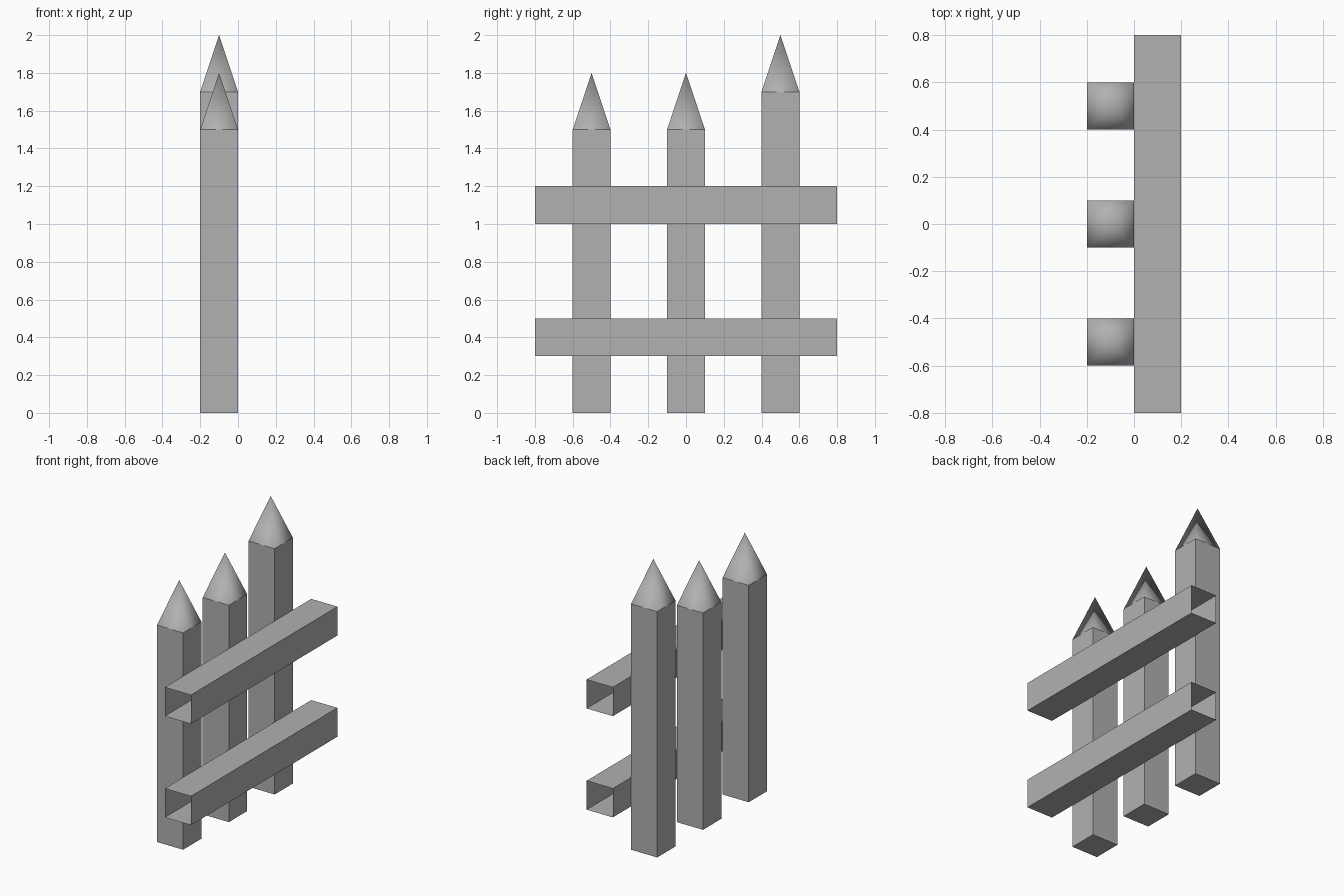
import bpy, bmesh
from math import pi, sqrt

if "Cube" in bpy.data.objects:
    bpy.data.objects.remove(bpy.data.objects["Cube"])

W = 0.2  # thickness of every board

# Dark grey for the whole fence
grey = bpy.data.materials.new("dark_grey")
grey.diffuse_color = (0.44, 0.44, 0.44, 1)
grey.use_nodes = True
grey.node_tree.nodes["Principled BSDF"].inputs["Base Color"].default_value = grey.diffuse_color


def box(name, size, centre, open_ends=False):
    """Box; open_ends removes the two faces that point along y."""
    bm = bmesh.new()
    bmesh.ops.create_cube(bm, size=1)
    bmesh.ops.scale(bm, vec=size, verts=bm.verts)
    if open_ends:
        bm.normal_update()
        ends = [f for f in bm.faces if abs(f.normal.y) > 0.9]
        bmesh.ops.delete(bm, geom=ends, context='FACES_ONLY')
    mesh = bpy.data.meshes.new(name)
    bm.to_mesh(mesh)
    bm.free()
    mesh.materials.append(grey)
    ob = bpy.data.objects.new(name, mesh)
    ob.location = centre
    bpy.context.collection.objects.link(ob)


def spike(name, x, y, z, height):
    """Smooth-shaded four-sided point without a base."""
    bpy.ops.mesh.primitive_cone_add(
        vertices=4, radius1=W / sqrt(2), radius2=0, depth=height,
        end_fill_type='NOTHING', location=(x, y, z + height / 2),
        rotation=(0, 0, pi / 4))
    ob = bpy.context.object
    ob.name = name
    ob.data.materials.append(grey)
    bpy.ops.object.shade_smooth()


# Upright posts with pointed tips, the rear one taller
for i, (y, h) in enumerate([(-0.5, 1.5), (0, 1.5), (0.5, 1.7)], 1):
    box(f"post_{i}", (W, W, h), (-W / 2, y, h / 2))
    spike(f"post_tip_{i}", -W / 2, y, h, 0.3)

# Horizontal rails, hollow with open ends
for name, z in (("lower_rail", 0.4), ("upper_rail", 1.1)):
    box(name, (W, 1.6, W), (W / 2, 0, z), open_ends=True)
